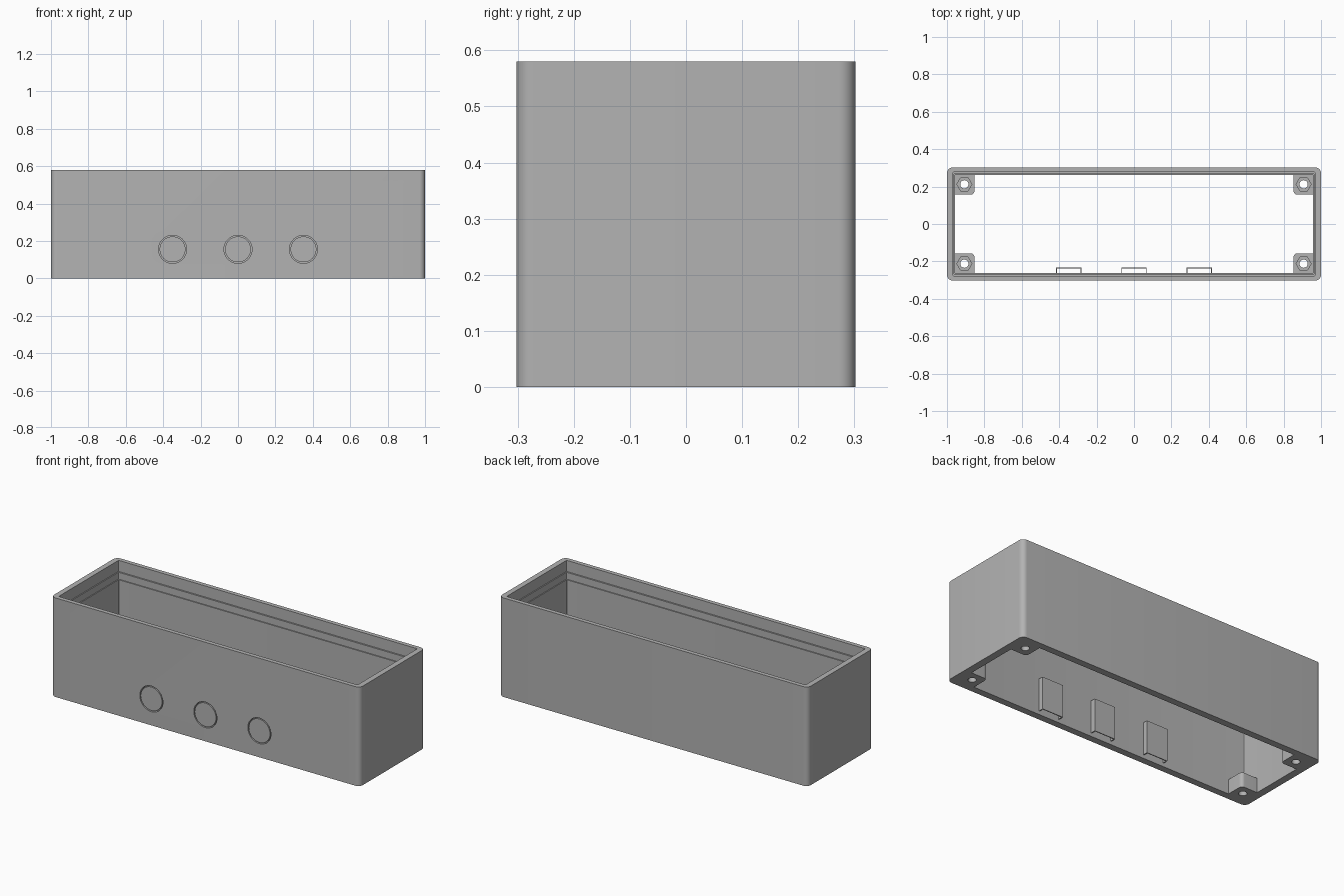
import bpy, bmesh
from math import pi, cos, sin
from mathutils import Matrix

cube = bpy.data.objects.get("Cube")
if cube:
    bpy.data.objects.remove(cube, do_unlink=True)

grey = bpy.data.materials.new("plain grey plastic")
grey.use_nodes = True
grey.diffuse_color = (0.45, 0.45, 0.45, 1)
grey.node_tree.nodes["Principled BSDF"].inputs["Base Color"].default_value = grey.diffuse_color

H = 0.58                 # case height
IX, IY = 0.957, 0.262    # inner half sizes
BUTTONS = (-0.35, 0, 0.35)


def finish(bm, name):
    bmesh.ops.recalc_face_normals(bm, faces=bm.faces)
    mesh = bpy.data.meshes.new(name)
    bm.to_mesh(mesh)
    bm.free()
    mesh.materials.append(grey)
    ob = bpy.data.objects.new(name, mesh)
    bpy.context.collection.objects.link(ob)
    return ob


def activate(ob):
    bpy.ops.object.select_all(action='DESELECT')
    ob.select_set(True)
    bpy.context.view_layer.objects.active = ob


def smooth(ob):
    activate(ob)
    bpy.ops.object.shade_smooth_by_angle(angle=pi / 6)


def cut(ob, cutter):
    mod = ob.modifiers.new("cut", 'BOOLEAN')
    mod.operation, mod.solver, mod.object = 'DIFFERENCE', 'EXACT', cutter
    activate(ob)
    bpy.ops.object.modifier_apply(modifier=mod.name)
    bpy.data.objects.remove(cutter, do_unlink=True)


def arc(cx, cy, r, start, end, steps):
    return [(cx + r * cos(start + (end - start) * i / steps),
             cy + r * sin(start + (end - start) * i / steps)) for i in range(steps + 1)]


def rounded_rect(hx, hy, r, steps=8):
    pts = []
    for k, (sx, sy) in enumerate(((1, 1), (-1, 1), (-1, -1), (1, -1))):
        pts += arc(sx * (hx - r), sy * (hy - r), r, k * pi / 2, (k + 1) * pi / 2, steps)
    return pts


def loft(rings):
    """Closed tube through a cycle of matching rings."""
    bm = bmesh.new()
    loops = [[bm.verts.new(p) for p in ring] for ring in rings]
    for a, b in zip(loops, loops[1:] + loops[:1]):
        for i in range(len(a)):
            j = (i + 1) % len(a)
            bm.faces.new((a[i], a[j], b[j], b[i]))
    return bm


def prism(points, z0, z1):
    bm = bmesh.new()
    face = bm.faces.new([bm.verts.new((x, y, z0)) for x, y in points])
    up = bmesh.ops.extrude_face_region(bm, geom=[face])
    bmesh.ops.translate(bm, vec=(0, 0, z1 - z0),
                        verts=[v for v in up["geom"] if isinstance(v, bmesh.types.BMVert)])
    return bm


# Case wall: rounded outside, stepped lid seat inside the top
section = [(1, 0.302, 0.03, 0), (1, 0.302, 0.03, H),
           (0.968, 0.277, 0.004, H), (0.968, 0.277, 0.004, 0.515),
           (0.962, 0.268, 0.004, 0.515), (0.962, 0.268, 0.004, 0.475),
           (IX, IY, 0.004, 0.475), (IX, IY, 0.004, 0)]
case = finish(loft([[(x, y, z) for x, y in rounded_rect(hx, hy, r)]
                    for hx, hy, r, z in section]), "case_wall")

# Circular button grooves in the front
for x in BUTTONS:
    rings = []
    for r, y in ((0.075, -0.35), (0.075, -0.275), (0.069, -0.275), (0.069, -0.35)):
        rings.append([(x + px, y, 0.155 + pz) for px, pz in arc(0, 0, r, 0, 2 * pi, 48)[:-1]])
    cut(case, finish(loft(rings), "groove_cutter"))
smooth(case)

# Corner screw bosses with a nut pocket and a through hole
bx, by, r = 0.853, 0.157, 0.02
outline = [(IX + 0.01, by), (IX + 0.01, IY + 0.01), (bx, IY + 0.01)]
outline += arc(bx + r, by + r, r, pi, 1.5 * pi, 8)
boss = finish(prism(outline, 0, 0.085), "screw_bosses")
cx, cy = 0.907, 0.212
cut(boss, finish(prism(arc(cx, cy, 0.04, 0, 2 * pi, 6)[:-1], 0.045, 0.12), "nut_cutter"))
cut(boss, finish(prism(arc(cx, cy, 0.022, 0, 2 * pi, 32)[:-1], -0.05, 0.12), "hole_cutter"))
smooth(boss)
mirror = boss.modifiers.new("four corners", 'MIRROR')
mirror.use_axis = (True, True, False)
mirror.use_clip = False

# Thin open brackets behind the buttons
w, t, back = 0.068, 0.005, -0.232
profile = [(-w, -0.265), (-w, back), (w, back), (w, -0.265),
           (w - t, -0.265), (w - t, back - t), (t - w, back - t), (t - w, -0.265)]
for x, side in zip(BUTTONS, ("right", "middle", "left")):
    bm = prism(profile, 0.02, 0.21)
    bmesh.ops.transform(bm, matrix=Matrix.Translation((x, 0, 0)), verts=bm.verts)
    finish(bm, "button_bracket_" + side)
